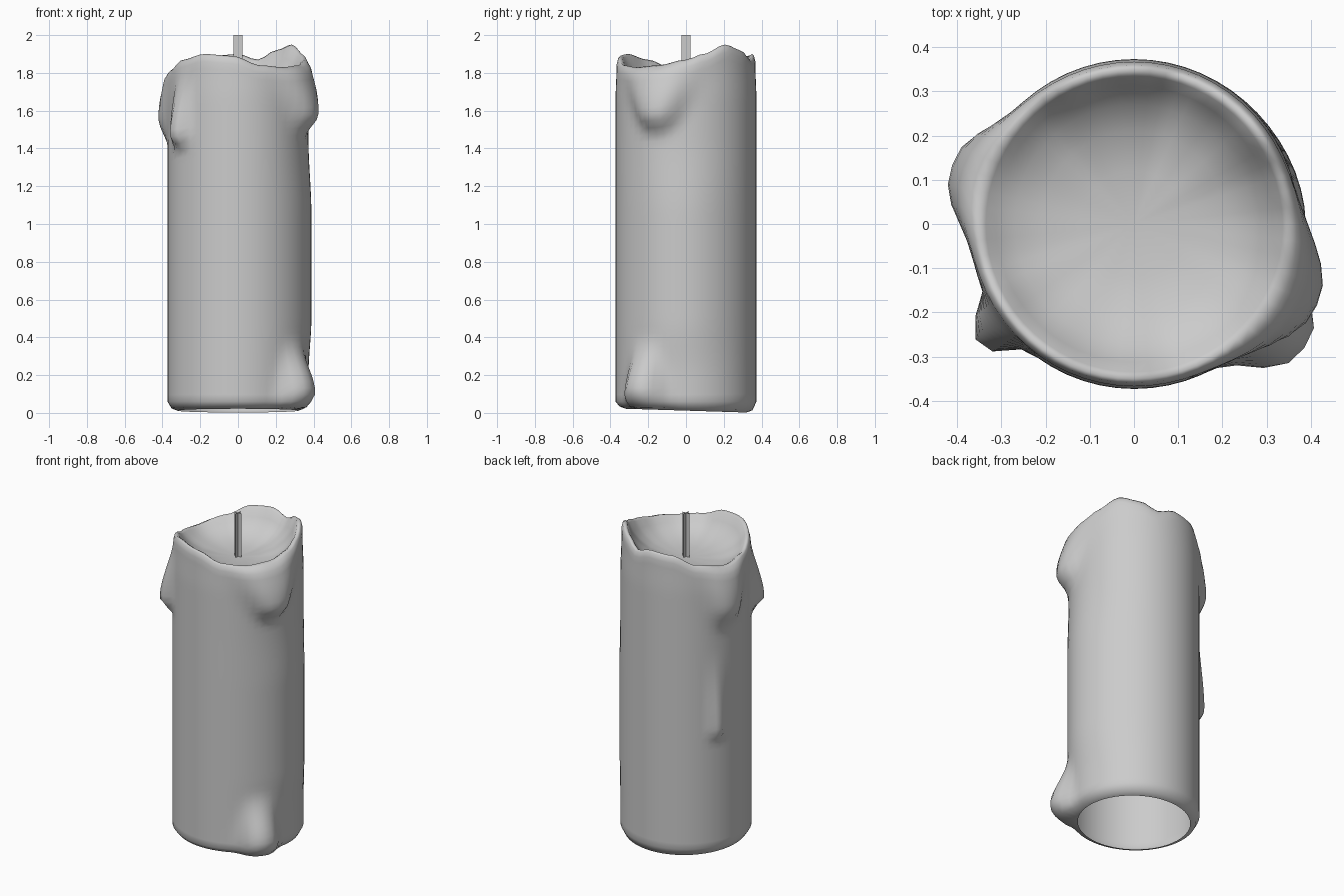
import bpy, bmesh, math

if "Cube" in bpy.data.objects:
    bpy.data.objects.remove(bpy.data.objects["Cube"])

N = 60

# rim height by angle (degrees, z)
RIM = [(0, 1.87), (15, 1.90), (36, 1.95), (55, 1.92), (73, 1.87), (90, 1.90),
       (112, 1.89), (135, 1.83), (165, 1.80), (190, 1.82), (215, 1.87), (240, 1.90),
       (265, 1.89), (290, 1.84), (312, 1.83), (335, 1.84), (360, 1.87)]

# wax drips: angle, tip z, top z, peak z, half-width at tip, at top, bulge
DRIPS = [(-24, 1.45, 1.98, 1.58, 8, 40, 0.080),
         (163, 1.38, 1.94, 1.56, 10, 26, 0.060),
         (217, 1.38, 1.84, 1.47, 8, 10, 0.072),
         (153, 0.71, 1.32, 0.79, 6, 6, 0.038),
         (-36, -0.04, 0.42, 0.11, 18, 10, 0.105)]


def smooth(t):
    t = max(0.0, min(1.0, t))
    return t * t * (3 - 2 * t)


def delta(a, b):
    return (a - b + 180) % 360 - 180


def rim(a):
    for (a0, z0), (a1, z1) in zip(RIM, RIM[1:]):
        if a0 <= a <= a1:
            return z0 + (z1 - z0) * smooth((a - a0) / (a1 - a0))


def bulge(a, z):
    out = 0.016 * math.exp(-(delta(a, -5) / 35) ** 2) * smooth((z - 0.2) / 0.3) * smooth((1.45 - z) / 0.4)
    for ang, tip, top, peak, w0, w1, h in DRIPS:
        if tip < z < top:
            t = (z - tip) / (top - tip)
            amp = smooth((z - tip) / (peak - tip)) if z < peak else smooth((top - z) / (top - peak))
            w = w0 + (w1 - w0) * t
            out += h * amp * math.exp(-(abs(delta(a, ang)) / w) ** 3)
    return out


def column(a):
    """Radius and height from the open base, up the outside, over the lip, into the bowl."""
    top = rim(a)
    base = 0.012 - 0.010 * math.sin(math.radians(a))
    pts = [(0.32, base), (0.352 + 0.7 * bulge(a, 0.08), base + 0.012)]
    rows = 48
    for i in range(rows + 1):
        z = 0.06 + (top - 0.04 - 0.06) * i / rows
        pts.append((0.373 + bulge(a, z) - 0.006 * smooth((z - 1.65) / 0.2), z))
    pts += [(0.360 + 0.5 * bulge(a, top - 0.03), top - 0.010), (0.350, top), (0.335, top - 0.010)]
    floor = 1.725
    for r, k in [(0.312, 0.66), (0.27, 0.40), (0.21, 0.17), (0.12, 0.04)]:
        pts.append((r, floor + (top - floor) * k))
    return pts


def make(name, bm):
    me = bpy.data.meshes.new(name)
    bm.to_mesh(me)
    bm.free()
    ob = bpy.data.objects.new(name, me)
    bpy.context.collection.objects.link(ob)
    return ob


# candle body with melted bowl
bm = bmesh.new()
cols = []
for i in range(N):
    a = 360 * i / N
    c, s = math.cos(math.radians(a)), math.sin(math.radians(a))
    cols.append([bm.verts.new((r * c, r * s, z)) for r, z in column(a)])
centre = bm.verts.new((0, 0, 1.725))
for i in range(N):
    p, q = cols[i], cols[(i + 1) % N]
    for j in range(len(p) - 1):
        bm.faces.new((p[j], q[j], q[j + 1], p[j + 1]))
    bm.faces.new((p[-1], q[-1], centre))
body = make("candle_wax", bm)
for f in body.data.polygons:
    f.use_smooth = True

# wick: two crossed strips
bm = bmesh.new()
for x, y in ((0.025, 0), (0, 0.025)):
    bm.faces.new([bm.verts.new(v) for v in
                  ((-x, -y, 1.72), (x, y, 1.72), (x, y, 2.0), (-x, -y, 2.0))])
make("wick", bm)
